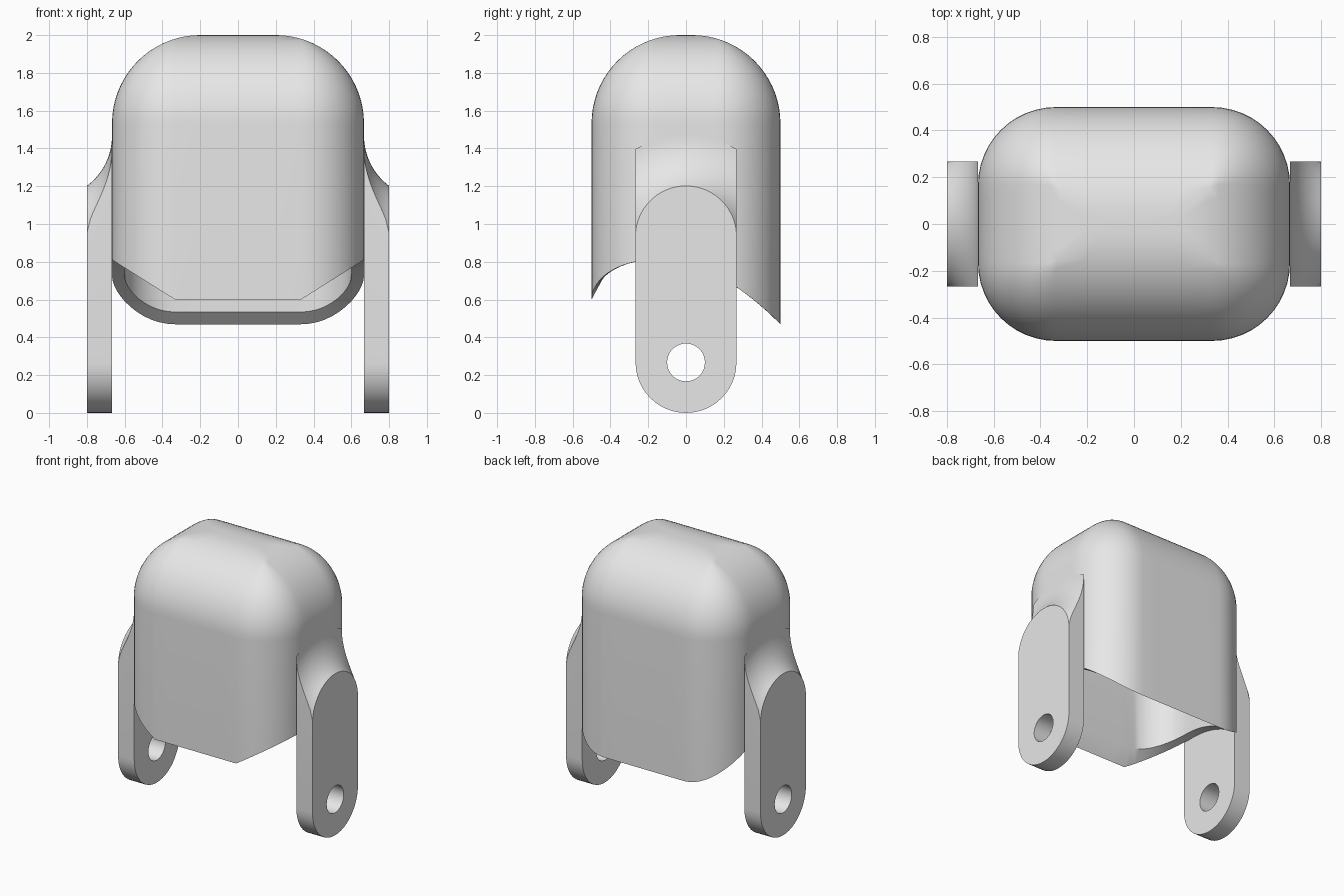
import bpy
import bmesh
import math

cube = bpy.data.objects.get("Cube")
if cube:
    bpy.data.objects.remove(cube, do_unlink=True)

grey = bpy.data.materials.new("light_grey")
grey.use_nodes = True
grey.diffuse_color = (0.8, 0.8, 0.8, 1)
grey.node_tree.nodes["Principled BSDF"].inputs["Base Color"].default_value = (0.8, 0.8, 0.8, 1)

HALF_X, HALF_Y, CORNER = 0.667, 0.5, 0.333
WALL = 0.067
ARM_R, ARM_OUT = 0.267, 0.8
HOLE_R = 0.1


def finish(bm, name):
    """Clean the mesh, make the object and shade it."""
    bmesh.ops.remove_doubles(bm, verts=bm.verts[:], dist=0.0002)
    bmesh.ops.recalc_face_normals(bm, faces=bm.faces[:])
    mesh = bpy.data.meshes.new(name)
    bm.to_mesh(mesh)
    bm.free()
    mesh.materials.append(grey)
    obj = bpy.data.objects.new(name, mesh)
    bpy.context.collection.objects.link(obj)
    bpy.ops.object.select_all(action='DESELECT')
    obj.select_set(True)
    bpy.context.view_layer.objects.active = obj
    bpy.ops.object.shade_smooth_by_angle(angle=math.radians(35))
    return obj


def bridge(bm, a, b):
    """Join two closed rings with quads."""
    for i in range(len(a)):
        j = (i + 1) % len(a)
        bm.faces.new((a[i], a[j], b[j], b[i]))


def rounded_plan(hx, hy, r, steps=12, side=6):
    """Rounded rectangle with evenly divided straight sides."""
    corners = []
    for k, (sx, sy) in enumerate(((1, 1), (-1, 1), (-1, -1), (1, -1))):
        arc = [(k + i / steps) * math.pi / 2 for i in range(steps + 1)]
        corners.append([(sx * (hx - r) + r * math.cos(a),
                         sy * (hy - r) + r * math.sin(a)) for a in arc])
    points = []
    for k in range(4):
        points += corners[k]
        (x0, y0), (x1, y1) = corners[k][-1], corners[(k + 1) % 4][0]
        points += [(x0 + (x1 - x0) * i / side, y0 + (y1 - y0) * i / side)
                   for i in range(1, side)]
    return points


def lower_edge(y):
    """Height of the open bottom: round at the front, sweeping down at the back."""
    t = y + HALF_Y - CORNER
    if t < 0:
        return 0.6 + 0.21 * math.sqrt(max(0, 1 - (t / CORNER) ** 2))
    return 0.81 - 0.766 * t * t


def skin(bm, inset):
    """One skin of the shell, from the bottom edge to the domed top."""
    hx, hy, r = HALF_X - inset, HALF_Y - inset, CORNER - inset
    dome, spring, steps = 0.467 - inset, 1.533, 18
    first = [bm.verts.new((x, y, lower_edge(y))) for x, y in rounded_plan(hx, hy, r)]
    last = first
    for i in range(steps + 1):
        a = i / steps * math.pi / 2
        d, z = dome * (1 - math.cos(a)), spring + dome * math.sin(a)
        plan = rounded_plan(hx - d, hy - d, max(r - d, 0))
        ring = [bm.verts.new((x, y, z)) for x, y in plan]
        bridge(bm, last, ring)
        last = ring
    bm.faces.new(last)
    return first


# Hollow domed shell
bm = bmesh.new()
bridge(bm, skin(bm, 0), skin(bm, WALL))
finish(bm, "shell")


def arm_outline(x):
    """Arm section at x: round foot, top arc growing towards the shell."""
    blend = CORNER
    top_r = 2 * ARM_R - math.sqrt(max(0, blend ** 2 - (HALF_X + blend - x) ** 2))
    reach = math.asin(min(1, ARM_R / top_r))
    centre = ARM_R + 0.667
    n = 24
    top = [reach * (1 - 2 * i / n) for i in range(n + 1)]
    foot = [math.pi * (1 + i / n) for i in range(n + 1)]
    return ([(top_r * math.sin(a), centre + top_r * math.cos(a)) for a in top]
            + [(ARM_R * math.cos(a), ARM_R + ARM_R * math.sin(a)) for a in foot])


def loop_edges(bm, ring):
    pairs = zip(ring, ring[1:] + ring[:1])
    return [bm.edges.get(p) or bm.edges.new(p) for p in pairs]


def arm(name, sign):
    """Pierced arm whose top flares into the shell."""
    bm = bmesh.new()
    layers = 14
    outer, holes = [], []
    for i in range(layers + 1):
        # Layers crowd towards the shell, where the flare is steepest
        x = HALF_X + (ARM_OUT - HALF_X) * (i / layers) ** 2
        outer.append([bm.verts.new((sign * x, y, z)) for y, z in arm_outline(x)])
    for x in (HALF_X, ARM_OUT):
        angles = [2 * math.pi * i / 40 for i in range(40)]
        holes.append([bm.verts.new((sign * x, HOLE_R * math.cos(a),
                                    ARM_R + HOLE_R * math.sin(a))) for a in angles])
    for a, b in zip(outer, outer[1:]):
        bridge(bm, a, b)
    bridge(bm, *holes)
    for rim, hole in ((outer[0], holes[0]), (outer[-1], holes[1])):
        bmesh.ops.triangle_fill(bm, use_beauty=True, normal=(1, 0, 0),
                                edges=loop_edges(bm, rim) + loop_edges(bm, hole))
    finish(bm, name)


# Matching arms on both sides
arm("left_arm", 1)
arm("right_arm", -1)
